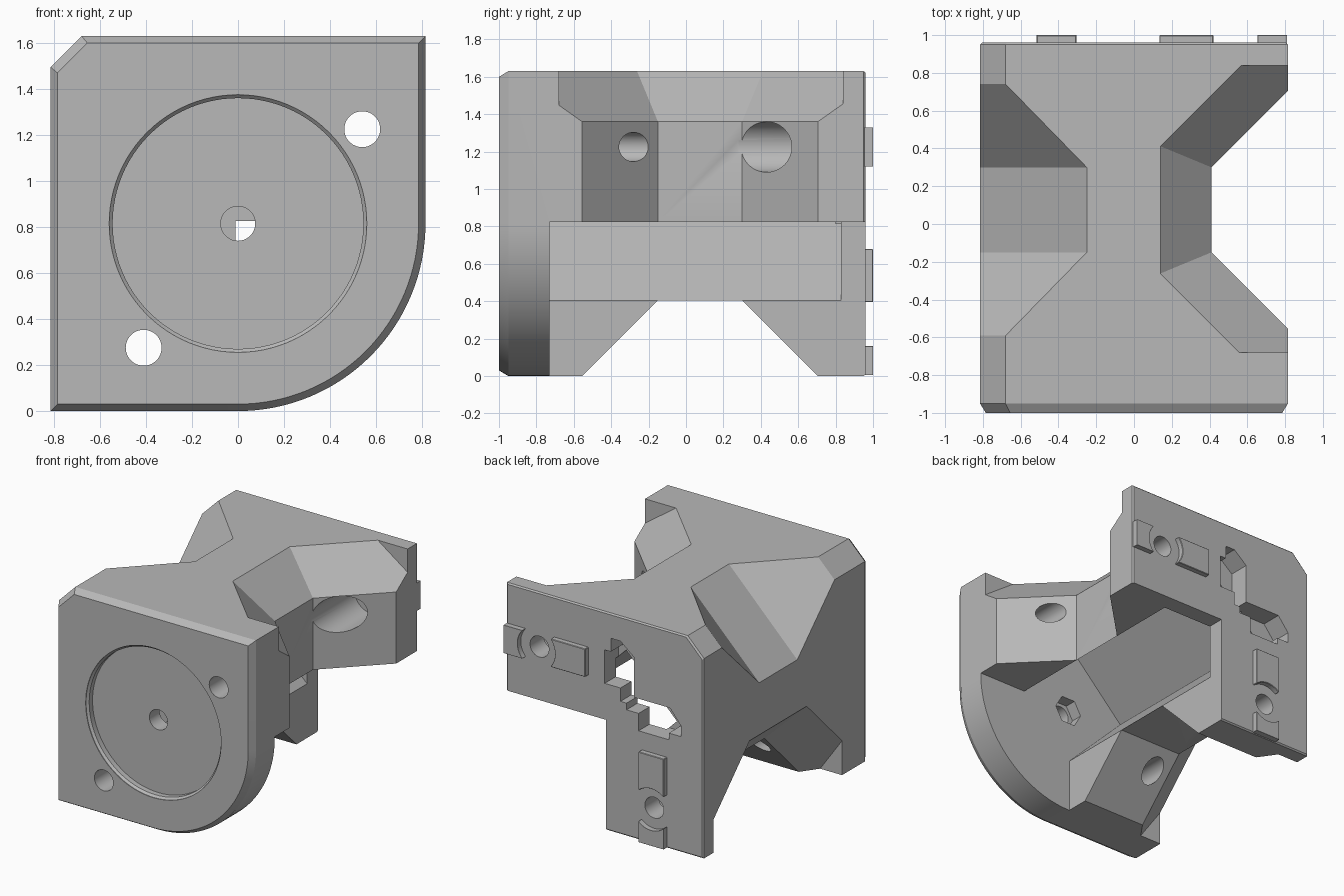
import bpy, bmesh, math
from mathutils import Vector

C = 0.815  # half width, also the height of the centre axis

old = bpy.data.objects.get("Cube")
if old:
    bpy.data.objects.remove(old, do_unlink=True)

grey = bpy.data.materials.new("plain grey")
grey.use_nodes = True
grey.diffuse_color = (0.48, 0.48, 0.48, 1)
grey.node_tree.nodes["Principled BSDF"].inputs["Base Color"].default_value = (0.48, 0.48, 0.48, 1)


def loft(name, rings, flip=False, clip=None):
    """Closed solid through rings of (x, y, height above axis); flip mirrors it over the diagonal."""
    bm = bmesh.new()
    loops = []
    for ring in rings:
        pts = [(-v, y, -u) if flip else (u, y, v) for u, y, v in ring]
        loops.append([bm.verts.new((u, y, v + C)) for u, y, v in pts])
    n = len(loops[0])
    for a, b in zip(loops, loops[1:]):
        for i in range(n):
            j = (i + 1) % n
            bm.faces.new((a[i], a[j], b[j], b[i]))
    bm.faces.new(loops[0])
    bm.faces.new(loops[-1])
    for y, side in clip or []:
        geom = bm.verts[:] + bm.edges[:] + bm.faces[:]
        bmesh.ops.bisect_plane(bm, geom=geom, plane_co=(0, y, 0), plane_no=(0, side, 0), clear_outer=True)
        bmesh.ops.holes_fill(bm, edges=[e for e in bm.edges if e.is_boundary], sides=0)
    bmesh.ops.recalc_face_normals(bm, faces=bm.faces)
    me = bpy.data.meshes.new(name)
    bm.to_mesh(me)
    bm.free()
    me.materials.append(grey)
    ob = bpy.data.objects.new(name, me)
    bpy.context.collection.objects.link(ob)
    return ob


def prism(name, pts, y0, y1, flip=False):
    return loft(name, [[(u, y, v) for u, v in pts] for y in (y0, y1)], flip)


def circle(r, u=0, v=0, n=48):
    return [(u + r * math.cos(math.tau * i / n), v + r * math.sin(math.tau * i / n)) for i in range(n)]


def rect(u0, u1, v0, v1):
    return [(u0, v0), (u1, v0), (u1, v1), (u0, v1)]


def apply(ob, mod):
    with bpy.context.temp_override(object=ob, active_object=ob, selected_objects=[ob]):
        bpy.ops.object.modifier_apply(modifier=mod.name)


def cut(ob, cutter):
    mod = ob.modifiers.new("cut", "BOOLEAN")
    mod.operation, mod.solver, mod.object = "DIFFERENCE", "EXACT", cutter
    apply(ob, mod)
    bpy.data.objects.remove(cutter, do_unlink=True)


# Body: square outline, one bevelled corner, one quarter-round corner
corner = 0.135
outline = [(C, C), (-C + corner, C), (-C, C - corner), (-C, -C)]
outline += [(C * math.sin(t), -C * math.cos(t)) for t in (math.pi / 2 * i / 32 for i in range(33))]
steps = [(-1, 0.963), (-0.95, 1), (0.95, 1), (0.96, 0.988)]
body = loft("body", [[(u * k, y, v * k) for u, v in outline] for y, k in steps])

# Open lower quadrant behind the front plate
cut(body, prism("quadrant_cutter", rect(-0.01, 1.2, -1.2, 0.01), -0.73, 1.3))


# Waist notches on the side and underside, flaring out at one end
def notch_ring(v, h):
    d = 0.414 * h
    e = 1.414 * h
    return [(0.41 - h, -0.15 - d, v), (1, -0.74 - e, v), (1, 0.89 + e, v), (0.41 - h, 0.30 + d, v)]


for flip in (False, True):
    rings = [notch_ring(-0.1, 0), notch_ring(0.545, 0), notch_ring(0.945, 0.4)]
    cut(body, loft("notch_cutter", rings, flip, clip=[(-0.68, -1), (0.84, 1)]))


# Diagonal cuts: s runs across the diagonal, d along it
def slanted(name, pts, s0, s1):
    return loft(name, [[((s - d) / 2, y, (s + d) / 2) for d, y in pts] for s in (s0, s1)])


deep = 1.065
cut(body, slanted("wedge_cutter", [(deep, -0.15), (deep, 0.30), (deep + 0.8, 1.12), (deep + 0.8, -0.97)], -2, 2))
cut(body, slanted("channel_cutter", [(-0.45, -0.73), (0.55, -0.73), (0.55, 0.83), (-0.45, 0.83)], -0.42, 0.42))

# Round front recess, centre hole and nut pocket
recess = [(-1.1, 0.56), (-0.995, 0.56), (-0.98, 0.545), (-0.94, 0.545)]
cut(body, loft("recess_cutter", [[(u, y, v) for u, v in circle(r, n=96)] for y, r in recess]))
cut(body, prism("centre_hole_cutter", circle(0.075), -1.1, -0.7))
cut(body, prism("nut_cutter", circle(0.115, n=6), -0.82, -0.7))

# Bolt holes, counterbores and stepped slots, repeated over the diagonal
HU, HV = 0.54, 0.41
slot = [(-0.05, 0.63), (-0.13, 0.63), (-0.24, 0.54), (-0.24, 0.18), (-0.13, 0.18),
        (-0.13, 0.28), (0, 0.28), (0, 0.53), (-0.05, 0.53)]
for flip in (False, True):
    cut(body, prism("bolt_cutter", circle(0.078, HU, HV), -1.2, 1.2, flip))
    cut(body, prism("counterbore_cutter", circle(0.135, HU, HV), 0.28, 0.80, flip))
    cut(body, prism("slot_cutter", slot, 0.80, 1.1, flip))

# Raised locating pads on the back, hollowed around the bolt holes
for flip, side in ((False, "upper"), (True, "lower")):
    for place, u0, u1 in (("inner", 0.135, 0.42), ("outer", 0.655, 0.81)):
        pad = prism(side + "_" + place + "_pad", rect(u0, u1, HV - 0.105, HV + 0.105), 0.93, 1.0, flip)
        cut(pad, prism("pad_cutter", circle(0.155, HU, HV), 0.9, 1.1, flip))
        bevel = pad.modifiers.new("bevel", "BEVEL")
        bevel.width, bevel.segments, bevel.limit_method = 0.018, 1, "ANGLE"
        bevel.angle_limit = math.radians(40)
        apply(pad, bevel)

# Smooth the rounds, keep the edges crisp
for ob in bpy.context.scene.objects:
    ob.select_set(ob.type == "MESH")
bpy.context.view_layer.objects.active = body
bpy.ops.object.shade_smooth_by_angle(angle=math.radians(20))
